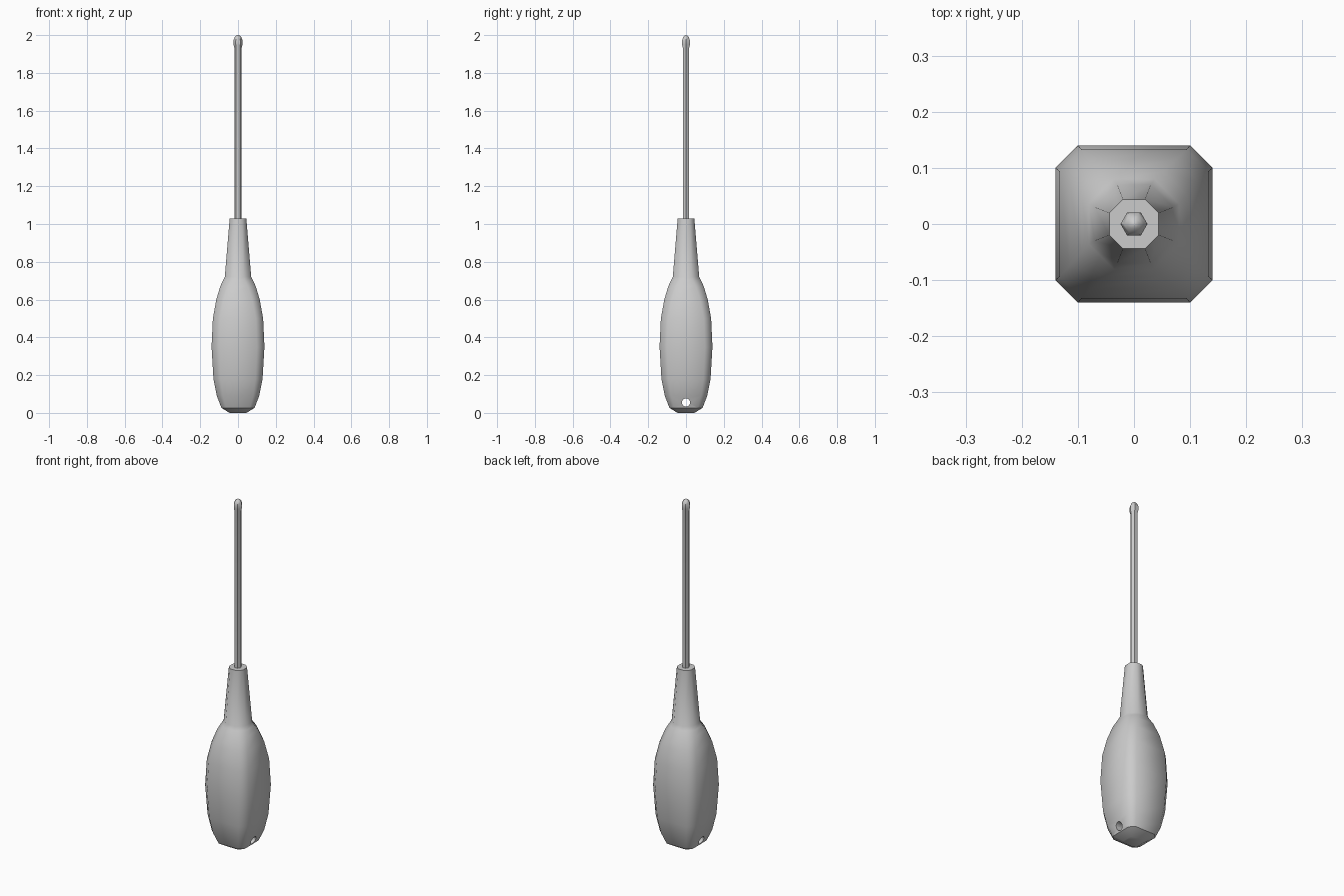
import bpy, bmesh, math

if "Cube" in bpy.data.objects:
    bpy.data.objects.remove(bpy.data.objects["Cube"])


def chamfered_square(half, flat):
    pts = []
    for k in range(4):
        c, s = round(math.cos(k * math.pi / 2)), round(math.sin(k * math.pi / 2))
        for x, y in ((half, -flat), (half, flat)):
            pts.append((x * c - y * s, x * s + y * c))
    return pts


def hexagon(r):
    return [(r * math.cos(k * math.pi / 3), r * math.sin(k * math.pi / 3)) for k in range(6)]


def loft(name, sections, sharp_rings=()):
    """Skin a stack of (z, outline) sections and cap both ends."""
    bm = bmesh.new()
    rings = [[bm.verts.new((x, y, z)) for x, y in outline] for z, outline in sections]
    n = len(rings[0])
    for a, b in zip(rings, rings[1:]):
        for i in range(n):
            j = (i + 1) % n
            bm.faces.new((a[i], a[j], b[j], b[i]))
    bm.faces.new(rings[0][::-1])
    bm.faces.new(rings[-1])
    for r in sharp_rings:
        for i in range(n):
            bm.edges.get((rings[r][i], rings[r][(i + 1) % n])).smooth = False
    mesh = bpy.data.meshes.new(name)
    bm.to_mesh(mesh)
    bm.free()
    obj = bpy.data.objects.new(name, mesh)
    bpy.context.collection.objects.link(obj)
    return obj


def activate(obj):
    bpy.ops.object.select_all(action='DESELECT')
    obj.select_set(True)
    bpy.context.view_layer.objects.active = obj


# Handle and tapered neck: (z, half width, half flat)
handle_rows = [(0.0, 0.045, 0.03), (0.027, 0.088, 0.062), (0.09, 0.112, 0.08),
               (0.18, 0.130, 0.092), (0.35, 0.140, 0.100), (0.50, 0.133, 0.094),
               (0.60, 0.115, 0.075), (0.67, 0.094, 0.052), (0.70, 0.080, 0.036),
               (0.72, 0.070, 0.030), (1.03, 0.044, 0.020)]
handle = loft("handle", [(z, chamfered_square(h, f)) for z, h, f in handle_rows], (1,))

# Hanging hole through the handle along x
bpy.ops.mesh.primitive_cylinder_add(vertices=16, radius=0.022, depth=0.6,
                                    location=(0, 0, 0.055), rotation=(0, math.pi / 2, 0))
cutter = bpy.context.object
cutter.name = "hole_cutter"
cutter.hide_render = True
activate(handle)
mod = handle.modifiers.new("hanging_hole", 'BOOLEAN')
mod.operation = 'DIFFERENCE'
mod.solver = 'EXACT'
mod.object = cutter
bpy.ops.object.modifier_apply(modifier=mod.name)
bpy.data.objects.remove(cutter)
bpy.ops.object.shade_smooth_by_angle(angle=math.radians(50))

# Hexagonal shaft with a rounded tip
shaft_rows = [(0.95, 0.019), (1.93, 0.019), (1.95, 0.024), (1.972, 0.024),
              (1.988, 0.018), (1.997, 0.009), (2.0, 0.003)]
shaft = loft("shaft", [(z, hexagon(r)) for z, r in shaft_rows])
activate(shaft)
bpy.ops.object.shade_smooth_by_angle(angle=math.radians(50))
